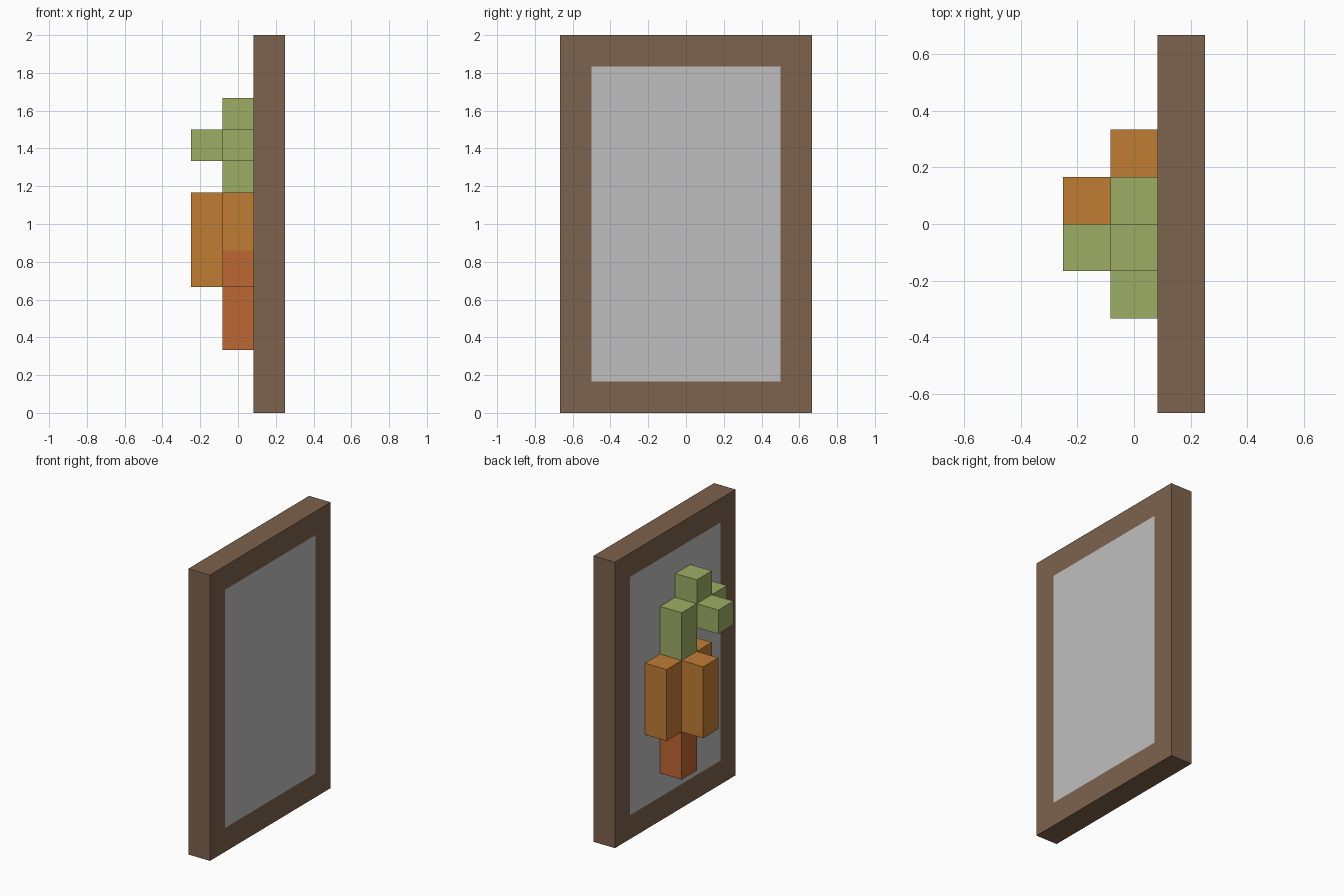
import bpy
import bmesh

cube = bpy.data.objects.get("Cube")
if cube:
    bpy.data.objects.remove(cube, do_unlink=True)

U = 1 / 6  # block size


def material(name, rgb):
    lin = [((c / 255 + 0.055) / 1.055) ** 2.4 for c in rgb] + [1.0]
    m = bpy.data.materials.new(name)
    m.use_nodes = True
    m.diffuse_color = lin
    m.node_tree.nodes["Principled BSDF"].inputs["Base Color"].default_value = lin
    return m


wood = material("brown wood", (125, 98, 77))
grey = material("grey panel", (191, 191, 191))
green = material("leaf green", (158, 174, 101))
orange = material("carrot orange", (192, 125, 53))
rust = material("rust orange", (190, 103, 51))


def box_mesh(x, y, z):
    """Box from three (min, max) ranges given in block units."""
    bm = bmesh.new()
    bmesh.ops.create_cube(bm, size=1)
    for v in bm.verts:
        v.co = [r[int(c > 0)] * U for c, r in zip(v.co, (x, y, z))]
    return bm


def finish(bm, name, *mats):
    mesh = bpy.data.meshes.new(name)
    bm.normal_update()
    bm.to_mesh(mesh)
    bm.free()
    for m in mats:
        mesh.materials.append(m)
    ob = bpy.data.objects.new(name, mesh)
    bpy.context.collection.objects.link(ob)
    return ob


# Framed board: an inset panel on both broad sides
bm = box_mesh((0.5, 1.5), (-4, 4), (0, 12))
bm.normal_update()
sides = [f for f in bm.faces if abs(f.normal.x) > 0.9]
bmesh.ops.inset_individual(bm, faces=sides, thickness=U, use_even_offset=True)
for f in sides:
    f.material_index = 1
finish(bm, "framed_board", wood, grey)

# Carrot: blocks standing out from the -x side of the board
MID, OUT = (-0.5, 0.5), (-1.5, -0.5)
blocks = [
    ("carrot_tip", rust, MID, (0, 1), (2, 4)),
    ("carrot_core", orange, MID, (0, 1), (4, 7)),
    ("carrot_left_side", orange, MID, (1, 2), (4, 7)),
    ("carrot_bulge", orange, OUT, (0, 1), (4, 7)),
    ("leaf_stem", green, MID, (0, 1), (7, 9)),
    ("leaf_top", green, MID, (-1, 0), (8, 10)),
    ("leaf_outer", green, OUT, (-1, 0), (8, 9)),
    ("leaf_side", green, MID, (-2, -1), (8, 9)),
]
for name, mat, x, y, z in blocks:
    finish(box_mesh(x, y, z), name, mat)

# Remaining carrot side, with a darker lower patch on its -y face
bm = box_mesh(MID, (-1, 0), (4, 7))
bmesh.ops.bisect_plane(bm, geom=bm.verts[:] + bm.edges[:] + bm.faces[:],
                       plane_co=(0, 0, 0.86), plane_no=(0, 0, 1))
bm.normal_update()
for f in bm.faces:
    if f.normal.y < -0.9 and f.calc_center_median().z < 0.86:
        f.material_index = 1
finish(bm, "carrot_right_side", orange, rust)
